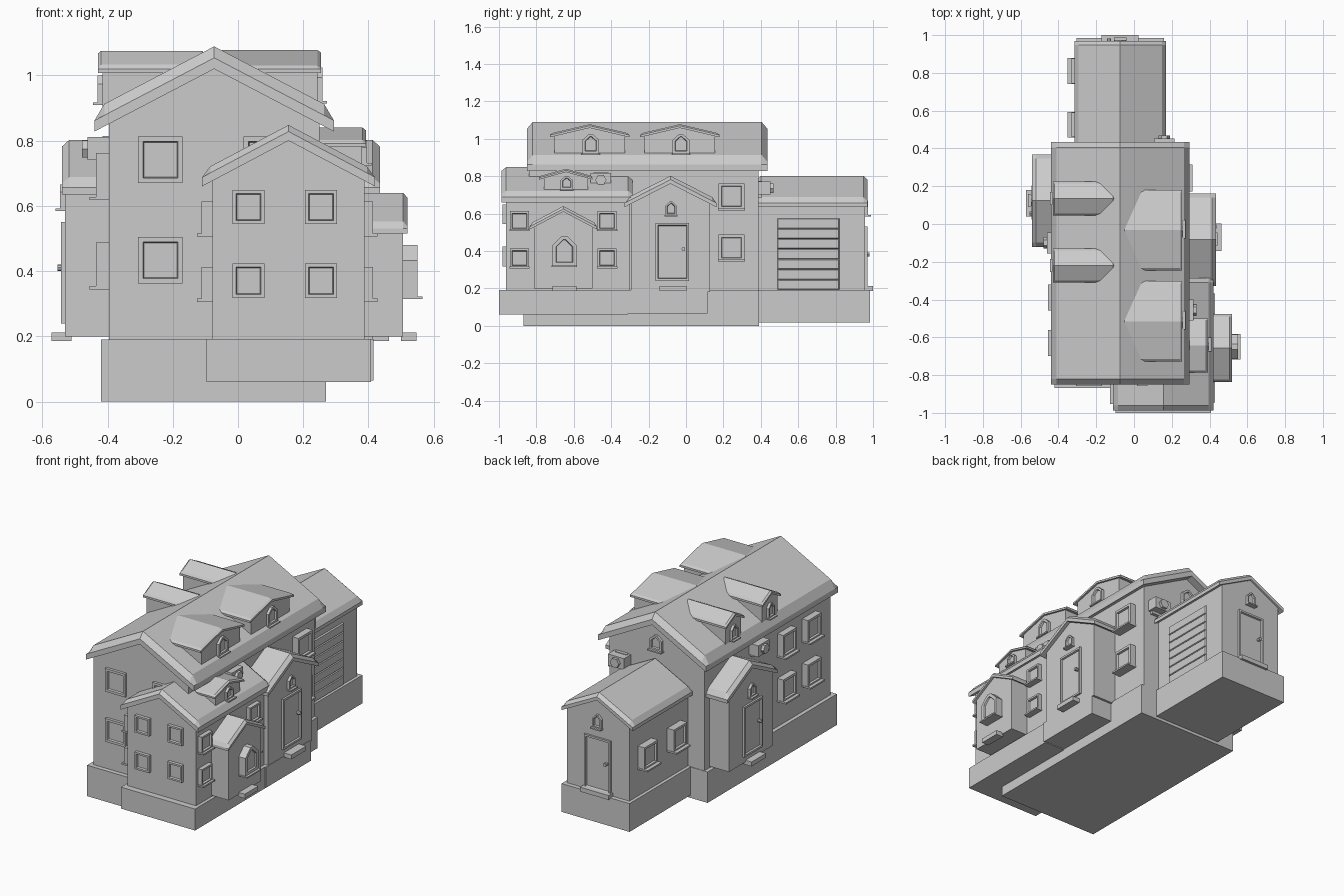
import bpy, bmesh, math
from mathutils import Matrix, Vector

if "Cube" in bpy.data.objects:
    bpy.data.objects.remove(bpy.data.objects["Cube"])

# Wall frames: u runs along the wall, d points outward, z is up
FRONT, RIGHT, BACK, LEFT = [math.radians(a) for a in (0, 90, 180, -90)]


def finish(name, bm, side):
    bmesh.ops.rotate(bm, verts=bm.verts, cent=(0, 0, 0), matrix=Matrix.Rotation(side, 3, 'Z'))
    bmesh.ops.recalc_face_normals(bm, faces=bm.faces)
    me = bpy.data.meshes.new(name)
    bm.to_mesh(me)
    bm.free()
    ob = bpy.data.objects.new(name, me)
    bpy.context.collection.objects.link(ob)
    return ob


def prism(name, side, profile, d0, d1, insets=()):
    """Extrude a (u, z) profile from d0 to d1; insets are (border, push) steps on the outer face."""
    bm = bmesh.new()
    a = [bm.verts.new((u, -d0, z)) for u, z in profile]
    b = [bm.verts.new((u, -d1, z)) for u, z in profile]
    n = len(profile)
    bm.faces.new(a[::-1])
    outer = bm.faces.new(b)
    for i in range(n):
        bm.faces.new((a[i], a[(i + 1) % n], b[(i + 1) % n], b[i]))
    bmesh.ops.recalc_face_normals(bm, faces=bm.faces)
    for border, push in insets:
        bmesh.ops.inset_region(bm, faces=[outer], thickness=border, use_even_offset=True)
        bmesh.ops.translate(bm, verts=outer.verts, vec=(0, -push, 0))
    return finish(name, bm, side)


def box(name, side, u0, u1, d0, d1, z0, z1):
    return prism(name, side, [(u0, z0), (u1, z0), (u1, z1), (u0, z1)], d0, d1)


def roof(name, side, uc, hw, eave, apex, d0, d1, t1, t2, c):
    """Gable roof slab with a chamfered raised top."""
    bm = bmesh.new()
    us, ds = [-hw, -hw + c, 0, hw - c, hw], [d0, d0 + c, d1 - c, d1]
    V = {}
    for i, u in enumerate(us):
        for j, d in enumerate(ds):
            h = apex - (apex - eave) * abs(u) / hw
            t = t2 if 0 < i < 4 and 0 < j < 3 else t1
            V[i, j, 0] = bm.verts.new((uc + u, -d, h))
            V[i, j, 1] = bm.verts.new((uc + u, -d, h + t))
    for i in range(4):
        for j in range(3):
            for k in (0, 1):
                bm.faces.new([V[p] for p in ((i, j, k), (i + 1, j, k), (i + 1, j + 1, k), (i, j + 1, k))])
    for i in range(4):
        for j in (0, 3):
            bm.faces.new([V[p] for p in ((i, j, 0), (i + 1, j, 0), (i + 1, j, 1), (i, j, 1))])
    for j in range(3):
        for i in (0, 4):
            bm.faces.new([V[p] for p in ((i, j, 0), (i, j + 1, 0), (i, j + 1, 1), (i, j, 1))])
    return finish(name, bm, side)


def block(name, side, uc, whw, z0, wd, rhw, eave, apex, rd, t1, t2, c):
    """Gabled walls plus roof."""
    we = apex - (apex - eave) * whw / rhw + 0.004
    prism(name + "_walls", side, [(uc - whw, z0), (uc + whw, z0), (uc + whw, we),
                                  (uc, apex + 0.004), (uc - whw, we)], *wd)
    roof(name + "_roof", side, uc, rhw, eave, apex, *rd, t1, t2, c)


def window(side, wall, uc, z0, w, h, depth=0.02, sill=0.0):
    prof = [(uc - w / 2, z0), (uc + w / 2, z0), (uc + w / 2, z0 + h), (uc - w / 2, z0 + h)]
    prism("window", side, prof, wall - 0.01, wall + depth, [(w * 0.11, 0), (0.003, -0.012), (w * 0.03, 0)])
    if sill:
        box("window_sill", side, uc - w / 2 - 0.003, uc + w / 2 + 0.003, wall - 0.01,
            wall + depth + sill, z0 - 0.004, z0 + 0.006)


def peaked_window(side, wall, uc, z0, w, h, depth=0.016):
    s = z0 + h * 0.7
    prof = [(uc - w / 2, z0), (uc + w / 2, z0), (uc + w / 2, s), (uc + w * 0.12, z0 + h),
            (uc - w * 0.12, z0 + h), (uc - w / 2, s)]
    prism("peaked_window", side, prof, wall - 0.01, wall + depth, [(w * 0.15, 0), (0.003, -0.01)])
    box("peaked_window_sill", side, uc - w / 2 - 0.004, uc + w / 2 + 0.004, wall - 0.01,
        wall + depth + 0.014, z0 - 0.006, z0 + 0.002)


def disc(name, side, uc, z, r, d0, d1, n):
    a = [math.tau * i / n for i in range(n)]
    prism(name, side, [(uc + r * math.cos(t), z + r * math.sin(t)) for t in a], d0, d1)


def door(side, wall, uc, z0, z1, w=0.18):
    prof = [(uc - w / 2, z0), (uc + w / 2, z0), (uc + w / 2, z1), (uc - w / 2, z1)]
    prism("door", side, prof, wall - 0.01, wall + 0.012, [(0.012, 0), (0.003, -0.01)])
    disc("door_knob", side, uc + w * 0.33, z0 + (z1 - z0) * 0.55, 0.01, wall, wall + 0.024, 8)


def step(side, uc, w, d0, d1):
    box("step", side, uc - w / 2, uc + w / 2, d0, d1, 0.185, 0.212)


def lamp(side, wall, uc, z):
    box("lamp_plate", side, uc - 0.04, uc + 0.04, wall - 0.01, wall + 0.02, z - 0.05, z + 0.04)
    box("lamp_box", side, uc - 0.055, uc + 0.055, wall, wall + 0.065, z - 0.034, z + 0.036)
    disc("lamp_lens", side, uc, z, 0.03, wall + 0.06, wall + 0.082, 6)


# Foundations
box("main_foundation", FRONT, -0.42, 0.27, -0.39, 0.868, 0, 0.19)
box("front_wing_foundation", FRONT, -0.097, 0.408, 0.31, 1.0, 0.06, 0.192)
box("back_wing_foundation", FRONT, -0.305, 0.158, -0.985, -0.37, 0.018, 0.192)
box("porch_foundation", RIGHT, -0.32, 0.115, 0.2, 0.415, 0.065, 0.192)

# Main house, front wing, back garage wing
block("main_house", FRONT, -0.073, 0.323, 0.18, (-0.387, 0.84), 0.367, 0.828, 1.02,
      (-0.435, 0.85), 0.034, 0.069, 0.03)
block("front_wing", FRONT, 0.155, 0.233, 0.18, (0.30, 0.962), 0.265, 0.66, 0.80,
      (0.285, 0.987), 0.028, 0.048, 0.025)
block("back_wing", BACK, 0.073, 0.212, 0.18, (0.37, 0.958), 0.243, 0.635, 0.76,
      (0.38, 0.97), 0.022, 0.042, 0.022)

# Entrance porches and the small front bay
block("right_porch", RIGHT, -0.083, 0.212, 0.18, (0.2, 0.412), 0.245, 0.635, 0.76,
      (0.2, 0.435), 0.022, 0.042, 0.022)
block("left_porch", LEFT, -0.124, 0.215, 0.2, (0.36, 0.53), 0.245, 0.635, 0.76,
      (0.36, 0.54), 0.022, 0.042, 0.022)
block("front_bay", RIGHT, -0.656, 0.157, 0.2, (0.35, 0.506), 0.18, 0.515, 0.61,
      (0.35, 0.52), 0.015, 0.03, 0.014)

# Dormers
for y in (-0.515, -0.033):
    block("right_dormer", RIGHT, y, 0.188, 0.88, (0.03, 0.243), 0.213, 1.008, 1.058,
          (-0.06, 0.255), 0.012, 0.02, 0.012)
    peaked_window(RIGHT, 0.243, y + 0.006, 0.92, 0.09, 0.105)
for y in (0.135, -0.22):
    block("left_dormer", LEFT, -y, 0.075, 0.88, (0.2, 0.415), 0.09, 1.008, 1.055,
          (0.1, 0.43), 0.012, 0.02, 0.01)
    peaked_window(LEFT, 0.415, -y, 0.915, 0.06, 0.085)
block("wing_dormer", RIGHT, -0.642, 0.118, 0.7, (0.22, 0.38), 0.143, 0.782, 0.822,
      (0.17, 0.392), 0.01, 0.018, 0.01)
peaked_window(RIGHT, 0.38, -0.638, 0.73, 0.065, 0.07)

# Front windows
for x, z in ((-0.238, 0.67), (-0.238, 0.362), (0.085, 0.67)):
    window(FRONT, 0.84, x, z, 0.137, 0.143, 0.017)
for x in (0.032, 0.255):
    for z in (0.544, 0.318):
        window(FRONT, 0.962, x, z, 0.098, 0.105, 0.02)

# Side windows
for z in (0.348, 0.622):
    window(RIGHT, 0.25, 0.243, z, 0.138, 0.14, 0.04, 0.02)
    for y in (-0.39, -0.63):
        window(LEFT, 0.396, -y, z, 0.132, 0.14, 0.04, 0.02)
for z in (0.31, 0.51):
    for y in (-0.89, -0.422):
        window(RIGHT, 0.388, y, z, 0.103, 0.103, 0.026, 0.014)
    window(LEFT, 0.078, 0.9, z, 0.098, 0.103, 0.034, 0.014)
for y in (0.525, 0.81):
    window(LEFT, 0.285, -y, 0.36, 0.13, 0.14, 0.045, 0.022)

# Peaked gable windows
peaked_window(RIGHT, 0.506, -0.65, 0.32, 0.128, 0.16, 0.045)
peaked_window(RIGHT, 0.412, -0.08, 0.59, 0.06, 0.075)
peaked_window(LEFT, 0.53, -0.124, 0.59, 0.06, 0.075)
peaked_window(BACK, 0.958, 0.073, 0.59, 0.06, 0.08)
peaked_window(BACK, 0.387, 0.073, 0.85, 0.085, 0.09)

# Doors and steps
door(RIGHT, 0.412, -0.073, 0.24, 0.55)
door(LEFT, 0.53, -0.115, 0.24, 0.55)
door(BACK, 0.958, 0.073, 0.2, 0.53)
step(RIGHT, -0.07, 0.145, 0.40, 0.463)
step(RIGHT, -0.65, 0.13, 0.50, 0.547)
step(LEFT, -0.11, 0.14, 0.51, 0.572)
step(BACK, 0.075, 0.195, 0.95, 1.0)

# Garage door with sloped slats
for i in range(7):
    z = 0.193 + i * 0.0545
    bm_slat = [(0.488, z), (0.82, z), (0.82, z + 0.0545), (0.488, z + 0.0545)]
    prism("garage_slat", RIGHT, bm_slat, 0.12, 0.141, [(0.004, 0.007)])

# Wall lamps
lamp(RIGHT, 0.25, -0.455, 0.78)
lamp(LEFT, 0.396, 0.1, 0.775)
lamp(BACK, 0.387, -0.16, 0.735)
